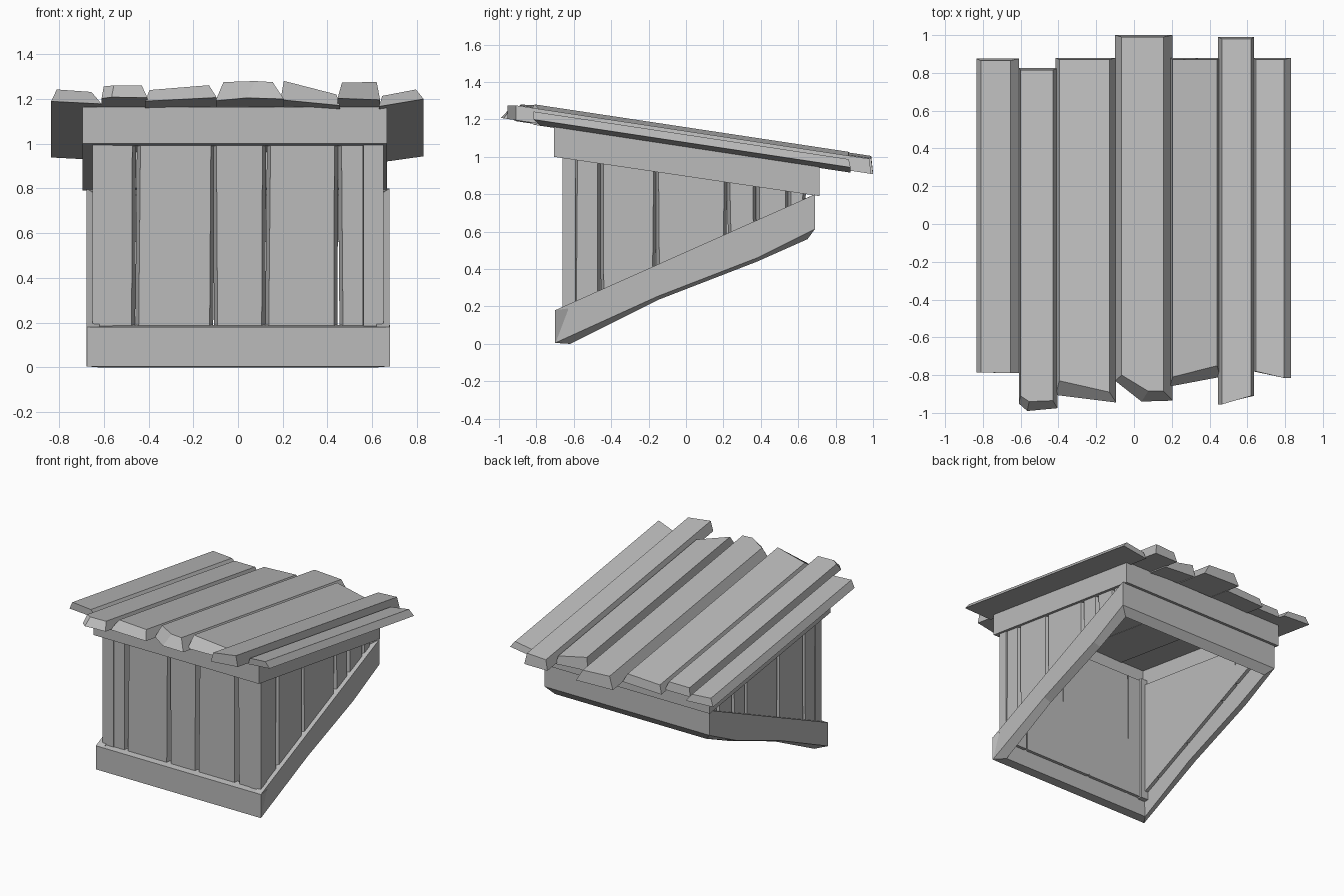
import bpy, bmesh, random

random.seed(4)
cube = bpy.data.objects.get("Cube")
if cube:
    bpy.data.objects.remove(cube, do_unlink=True)

GREY = (0.5, 0.5, 0.5, 1)
mat = bpy.data.materials.new("weathered grey")
mat.use_nodes = True
mat.diffuse_color = GREY
mat.node_tree.nodes["Principled BSDF"].inputs["Base Color"].default_value = GREY


def loft(name, ring_a, ring_b):
    """Solid between two rings with equal point counts."""
    bm = bmesh.new()
    a = [bm.verts.new(p) for p in ring_a]
    b = [bm.verts.new(p) for p in ring_b]
    n = len(a)
    bm.faces.new(a)
    bm.faces.new(b)
    for i in range(n):
        j = (i + 1) % n
        bm.faces.new((a[i], a[j], b[j], b[i]))
    bmesh.ops.recalc_face_normals(bm, faces=bm.faces)
    me = bpy.data.meshes.new(name)
    bm.to_mesh(me)
    bm.free()
    me.materials.append(mat)
    ob = bpy.data.objects.new(name, me)
    bpy.context.collection.objects.link(ob)


def sill(y):       # top edge of the sloping lower frame
    return 0.18 + 0.446 * (y + 0.70)


def eave(y):       # underside of the upper frame
    return 1.0 - 0.148 * (y + 0.705)


def roof(y):       # underside of the roof boards
    return 1.165 - 0.151 * (y + 0.705)


# Lower frame: front, two raking sides with canted undersides, back
front = [(-0.70, 0.005), (-0.70, 0.18), (-0.63, 0.19), (-0.62, 0)]
loft("lower_front_beam",
     [(-0.675, y, z) for y, z in front[:3]] + [(-0.62, -0.62, 0)],
     [(0.68, y, z) for y, z in front[:3]] + [(0.62, -0.62, 0)])
outer = [(-0.70, 0.18), (-0.70, 0.005), (-0.15, 0.255), (0.38, 0.46), (0.69, 0.615), (0.69, 0.80)]
inner = [(-0.69, 0.18), (-0.62, 0), (-0.15, 0.235), (0.38, 0.44), (0.65, 0.56), (0.68, 0.79)]
for side, s in (("left", 1), ("right", -1)):
    loft("lower_" + side + "_beam",
         [(s * 0.678, y, z) for y, z in outer],
         [(s * 0.62, y, z) for y, z in inner])


def back_end(s):
    return [(s * 0.678, 0.69, 0.615), (s * 0.678, 0.69, 0.80),
            (s * 0.62, 0.62, 0.77), (s * 0.62, 0.65, 0.56)]


loft("lower_back_beam", back_end(-1), back_end(1))

# Upper frame
XL, XR = 0.665, -0.695


def upper_section(y0, y1):
    return [(y0, eave(y0)), (y0, roof(y0)), (y1, roof(y1)), (y1, eave(y1))]


for name, y0, y1 in (("front", -0.705, -0.63), ("back", 0.64, 0.715)):
    sec = upper_section(y0, y1)
    loft("upper_" + name + "_beam", [(XR, y, z) for y, z in sec], [(XL, y, z) for y, z in sec])
for name, x0, x1 in (("left", XL, 0.595), ("right", XR, -0.61)):
    sec = upper_section(-0.705, 0.715)
    loft("upper_" + name + "_beam", [(x0, y, z) for y, z in sec], [(x1, y, z) for y, z in sec])


# Wall planks: trapezoid section, bevelled towards the outside
def plank(name, place, u0, u1, low, high):
    j = [random.uniform(-0.006, 0.006) for _ in range(4)]

    def ring(inset, depth):
        pts = [(u0 + inset + j[0], low), (u1 - inset + j[1], low),
               (u1 - inset + j[2], high), (u0 + inset + j[3], high)]
        return [place(u, depth, f(u)) for u, f in pts]

    loft(name, ring(0.0, 0.0), ring(0.016, 0.05))


front_cuts = [-0.58, -0.455, -0.11, 0.125, 0.45, 0.57]
for i, (u0, u1) in enumerate(zip(front_cuts, front_cuts[1:])):
    plank("front_plank_%d" % (i + 1), lambda u, d, z: (u, -0.605 - d, z),
          u0, u1, lambda u: 0.13, lambda u: 1.05)
side_cuts = [-0.60, -0.46, -0.158, 0.22, 0.372, 0.545, 0.64]
for side, s in (("left", 1), ("right", -1)):
    for i, (u0, u1) in enumerate(zip(side_cuts, side_cuts[1:])):
        plank("%s_plank_%d" % (side, i + 1), lambda u, d, z: (s * (0.595 + d), u, z),
              u0, u1, lambda u: sill(u) - 0.05, lambda u: eave(u) + 0.04)
    # Corner posts
    post = [(s * 0.65, -0.66), (s * 0.56, -0.66), (s * 0.56, -0.59), (s * 0.65, -0.59)]
    loft(side + "_corner_post", [(x, y, 0.12) for x, y in post], [(x, y, 1.06) for x, y in post])


# Roof boards: front edge outline below and above, back end, thickness left and right
def board(name, bottom, top, back, thick, lift=(0, 0)):
    x0, x1 = bottom[0][0], bottom[-1][0]

    def blend(x, pair):
        t = (x - x0) / (x1 - x0)
        return pair[0] * (1 - t) + pair[1] * t

    def ring(edge, height, end):
        pts = edge + [(edge[-1][0], end), (edge[0][0], end)]
        return [(x, y, roof(y) + blend(x, lift) + blend(x, height)) for x, y in pts]

    loft(name, ring(bottom, (0, 0), back), ring(top, thick, back - 0.01))


board("roof_board_1", [(-0.835, -0.785), (-0.61, -0.79)],
      [(-0.81, -0.785), (-0.655, -0.79)], 0.875, (0.055, 0.05), (0.012, 0))
board("roof_board_2", [(-0.61, -0.95), (-0.565, -0.99), (-0.405, -0.975)],
      [(-0.60, -0.91), (-0.555, -0.94), (-0.43, -0.935)], 0.825, (0.06, 0.06))
board("roof_board_3", [(-0.415, -0.905), (-0.095, -0.945)],
      [(-0.395, -0.83), (-0.13, -0.89)], 0.88, (0.06, 0.065), (-0.005, 0.005))
board("roof_board_4", [(-0.10, -0.83), (0.04, -0.94), (0.205, -0.935)],
      [(-0.065, -0.80), (0.075, -0.885), (0.155, -0.885)], 1.0, (0.09, 0.08), (0.008, 0))
board("roof_board_5", [(0.19, -0.86), (0.455, -0.81)],
      [(0.205, -0.81), (0.44, -0.75)], 0.88, (0.095, 0.055), (0.008, -0.01))
board("roof_board_6", [(0.445, -0.955), (0.635, -0.91)],
      [(0.465, -0.955), (0.62, -0.91)], 0.99, (0.07, 0.08))
board("roof_board_7", [(0.63, -0.78), (0.83, -0.815)],
      [(0.645, -0.78), (0.795, -0.815)], 0.88, (0.045, 0.048), (-0.01, 0.018))
